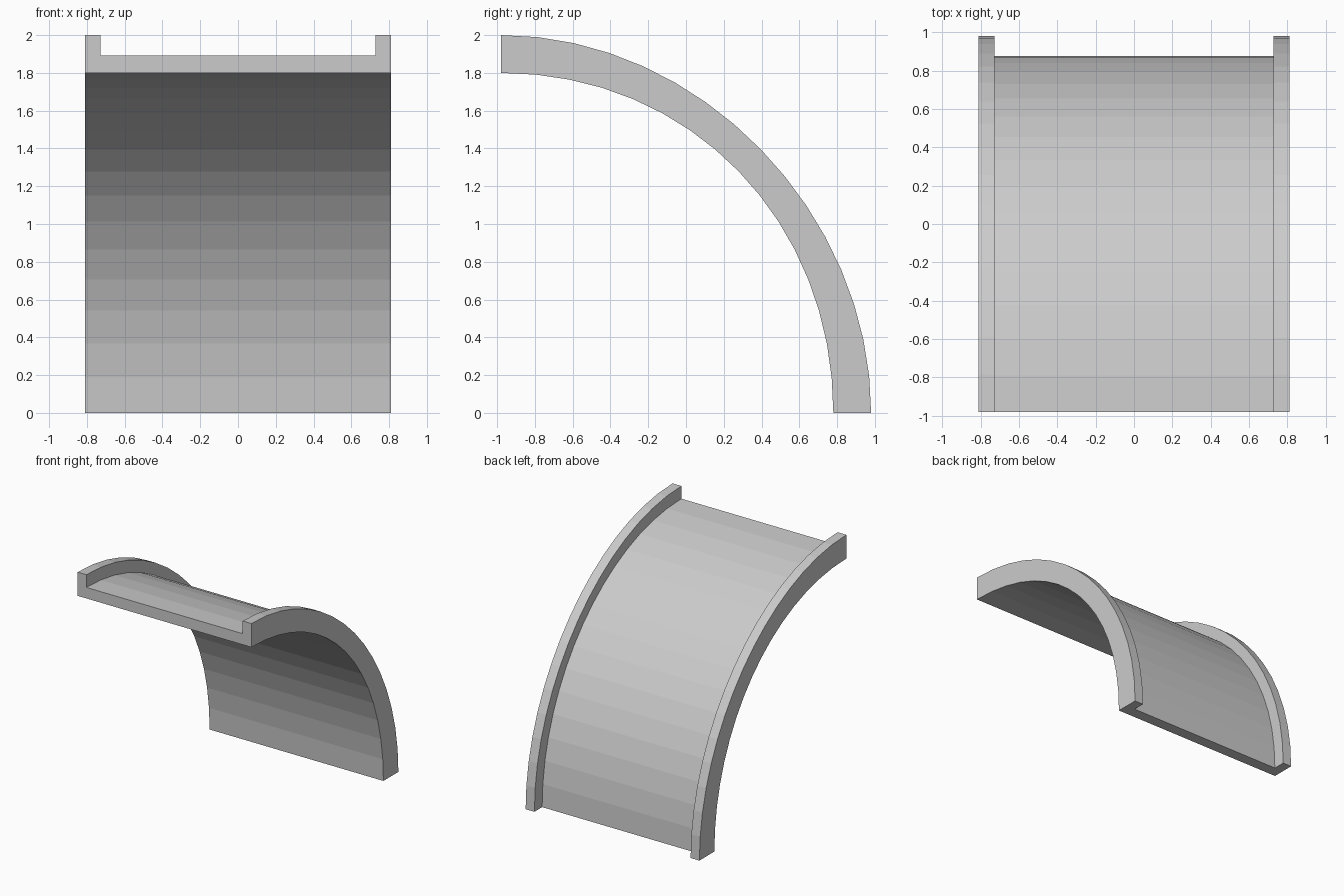
import bpy
import bmesh

if "Cube" in bpy.data.objects:
    bpy.data.objects.remove(bpy.data.objects["Cube"])

HALF_W, RIM_X = 0.811, 0.729   # outer half width, inner face of the side rims
Y0, STEPS = -0.98, 16


def arc(a, b, h):
    """Quarter arc from the rear foot to the front top, as a cubic curve."""
    pts = []
    for i in range(STEPS + 1):
        t = i / STEPS
        s = 1 - t
        w0, w1, w2, w3 = s**3, 3 * s * s * t, 3 * s * t * t, t**3
        pts.append((Y0 + a * (w0 + w1) + h * w2, h * w1 + b * (w2 + w3)))
    return pts


inner = arc(1.76, 1.80, 1.01)
web = arc(1.857, 1.893, 1.03)
outer = arc(1.96, 2.00, 1.055)

# U-shaped section swept along the arc
section = [(-HALF_W, inner), (HALF_W, inner), (HALF_W, outer), (RIM_X, outer),
           (RIM_X, web), (-RIM_X, web), (-RIM_X, outer), (-HALF_W, outer)]

bm = bmesh.new()
rings = [[bm.verts.new((x, *path[i])) for x, path in section]
         for i in range(STEPS + 1)]
n = len(section)
for r0, r1 in zip(rings, rings[1:]):
    for k in range(n):
        j = (k + 1) % n
        bm.faces.new((r0[k], r0[j], r1[j], r1[k]))

# End caps: web plus the two rims
for ring in (rings[0], rings[-1]):
    bm.faces.new(ring)
bmesh.ops.recalc_face_normals(bm, faces=bm.faces)

mesh = bpy.data.meshes.new("curved_channel")
bm.to_mesh(mesh)
bm.free()
obj = bpy.data.objects.new("curved_channel", mesh)
bpy.context.collection.objects.link(obj)
